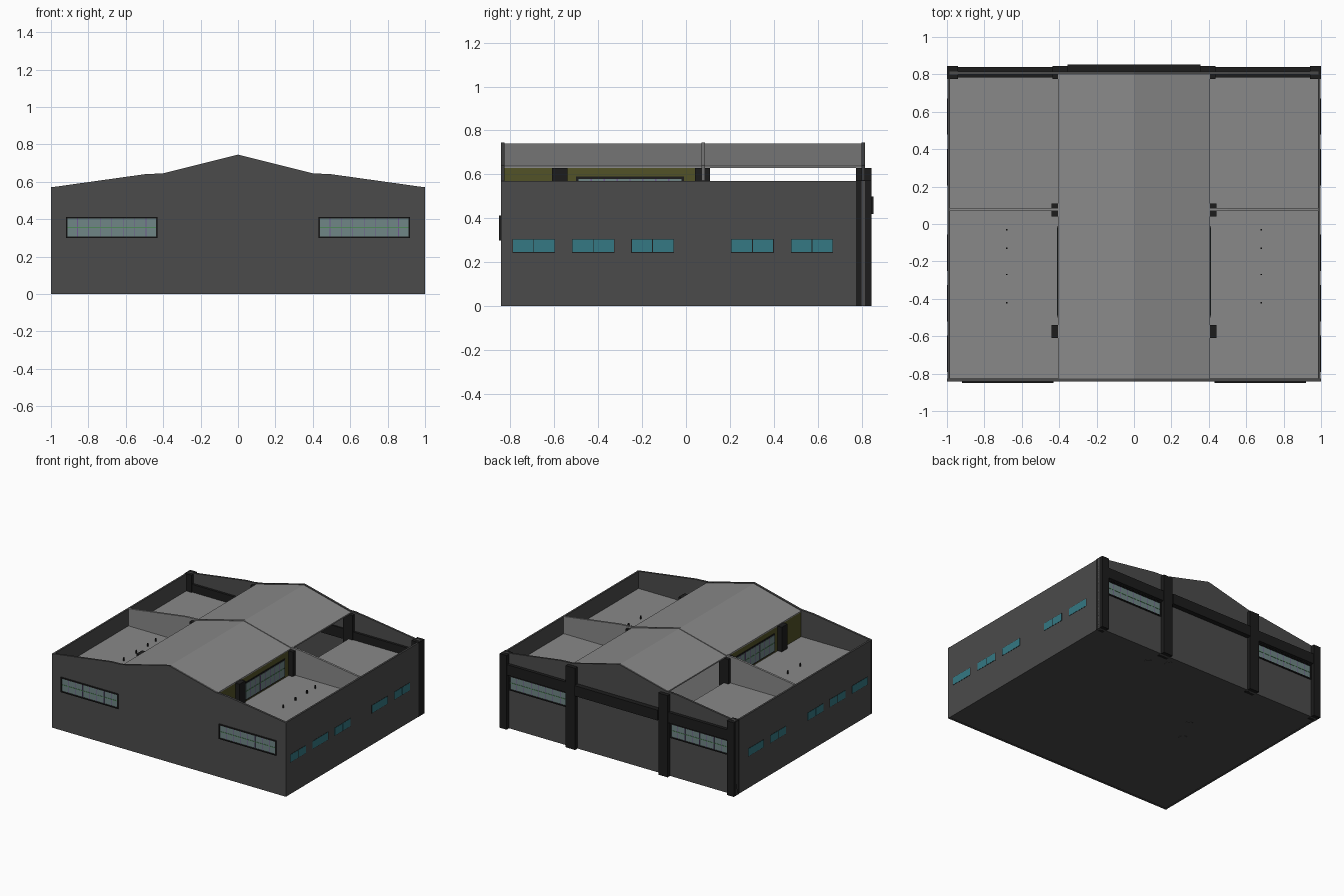
import bpy, bmesh

if "Cube" in bpy.data.objects:
    bpy.data.objects.remove(bpy.data.objects["Cube"])


def mat(name, r, g, b):
    m = bpy.data.materials.new(name)
    m.diffuse_color = (r, g, b, 1)
    m.use_nodes = True
    m.node_tree.nodes["Principled BSDF"].inputs["Base Color"].default_value = m.diffuse_color
    return m


WALL = mat("wall_grey", .07, .07, .07)
DARK = mat("dark_frame", .012, .012, .012)
ROOF = mat("roof_grey", .25, .25, .25)
OLIVE = mat("olive", .085, .085, .02)
GLASS = mat("pale_glass", .16, .24, .24)
TEAL = mat("teal_glass", .035, .19, .23)
GREEN = mat("green_bar", .08, .25, .1)
PURPLE = mat("purple_bar", .16, .1, .28)


def finish(name, bm, material):
    bmesh.ops.recalc_face_normals(bm, faces=bm.faces)
    me = bpy.data.meshes.new(name)
    bm.to_mesh(me)
    bm.free()
    ob = bpy.data.objects.new(name, me)
    me.materials.append(material)
    bpy.context.collection.objects.link(ob)
    return ob


def box(name, x, y, z, material):
    """Box from (min, max) ranges."""
    bm = bmesh.new()
    bmesh.ops.create_cube(bm, size=1)
    for v in bm.verts:
        v.co = [r[0] if c < 0 else r[1] for c, r in zip(v.co, (x, y, z))]
    return finish(name, bm, material)


def mirrored(name, x, y, z, material):
    """The same box on the right and on the left."""
    box("right_" + name, x, y, z, material)
    box("left_" + name, (-x[1], -x[0]), y, z, material)


def extrude(name, half, y, material):
    """Symmetric xz profile given by its right half, extruded along y."""
    pts = half + [(-x, z) for x, z in reversed(half) if x > 0]
    bm = bmesh.new()
    f = bm.faces.new([bm.verts.new((x, y[0], z)) for x, z in pts])
    new = bmesh.ops.extrude_face_region(bm, geom=[f])["geom"]
    for v in new:
        if isinstance(v, bmesh.types.BMVert):
            v.co.y = y[1]
    return finish(name, bm, material)


# Gabled end walls and cross wall
gable = [(0, .745), (.4, .645), (.5, .64), (1, .57), (1, 0)]
extrude("front_wall", gable, (-.842, -.826), WALL)
extrude("back_wall", gable, (.8, .815), WALL)
inner = [(0, .745), (.4, .645), (.5, .64), (.985, .572), (.985, .01)]
extrude("cross_wall", inner, (.07, .086), ROOF)

# Side walls, ground slab and flat aisle ceilings
mirrored("side_wall", (.984, .998), (-.84, .813), (0, .57), WALL)
box("ground_slab", (-.995, .995), (-.84, .813), (.002, .015), WALL)
mirrored("aisle_ceiling", (.4, .985), (-.827, .802), (.428, .44), ROOF)

# Raised central roof
bm = bmesh.new()
rows = []
for y in (-.838, .81):
    rows.append([bm.verts.new((x, y, z)) for x, z in
                 ((-.405, .638), (0, .741), (.405, .638),
                  (.405, .628), (0, .731), (-.405, .628))])
for i in range(6):
    j = (i + 1) % 6
    bm.faces.new((rows[0][i], rows[0][j], rows[1][j], rows[1][i]))
for r in rows:
    bm.faces.new(r)
finish("central_roof", bm, ROOF)

# Olive clerestory walls (front half only) with a long window
mirrored("clerestory_wall", (.395, .405), (-.827, .07), (.015, .632), OLIVE)
mirrored("clerestory_frame", (.392, .409), (-.5, -.01), (.45, .59), DARK)
mirrored("clerestory_glass", (.390, .411), (-.49, -.02), (.46, .58), GLASS)
mirrored("clerestory_rail", (.388, .413), (-.49, -.02), (.518, .523), GREEN)
for i in range(1, 8):
    y = -.49 + .47 * i / 8
    mirrored("clerestory_bar", (.389, .412), (y - .003, y + .003),
             (.46, .58), PURPLE)

# Columns along the nave and on the back
for y in ((-.61, -.54), (.04, .11)):
    mirrored("nave_column", (.36, .44), y, (.015, .63), DARK)
mirrored("back_column", (.355, .435), (.775, .845), (0, .63), DARK)
mirrored("corner_column", (.94, 1), (.775, .845), (0, .572), DARK)

# Back beams
mirrored("back_beam", (.435, .94), (.782, .84), (.42, .5), DARK)
box("centre_back_beam", (-.355, .355), (.79, .853), (.42, .5), DARK)


def end_window(name, x, y_face, out):
    """Framed window on an end wall; out is the outward y direction."""
    def span(depth):
        return tuple(sorted((y_face - out * .022, y_face + out * depth)))
    z0, z1, t = .298, .412, .008
    for e in ((x[0], x[0] + t), (x[1] - t, x[1])):
        mirrored(name + "_jamb", e, span(.009), (z0, z1), DARK)
    for e in ((z0, z0 + t), (z1 - t, z1)):
        mirrored(name + "_rail", x, span(.009), e, DARK)
    mirrored(name + "_glass", (x[0] + t, x[1] - t), span(.002),
             (z0 + t, z1 - t), GLASS)
    mirrored(name + "_crossbar", (x[0] + t, x[1] - t), span(.004),
             (.352, .357), GREEN)
    for i in range(1, 8):
        c = x[0] + (x[1] - x[0]) * i / 8
        mirrored(name + "_bar", (c - .002, c + .002), span(.003),
                 (z0 + t, z1 - t), PURPLE)


end_window("front_window", (.43, .92), -.842, -1)
end_window("back_window", (.44, .935), .815, 1)

# Small paired windows in the side walls
for y0, y1 in ((-.79, -.597), (-.52, -.325), (-.25, -.055),
               (.205, .4), (.478, .67)):
    m = (y0 + y1) / 2
    mirrored("side_window_frame", (.98, .9985), (y0, y1), (.243, .306), DARK)
    for a, b in ((y0 + .003, m - .002), (m + .002, y1 - .003)):
        mirrored("side_window_pane", (.978, 1), (a, b), (.246, .303), TEAL)

# Small pegs on the aisle ceilings
for y in (-.42, -.27, -.13, -.03):
    mirrored("ceiling_peg", (.676, .684), (y - .004, y + .004),
             (.43, .465), DARK)

# Round feet under the slab
for x, y in ((.43, .67), (.3, .74), (-.35, .185), (-.44, .01)):
    bpy.ops.mesh.primitive_cylinder_add(vertices=20, radius=.03, depth=.006,
                                        location=(x, y, .003))
    bpy.context.object.name = "round_foot"
    bpy.context.object.data.materials.append(WALL)
